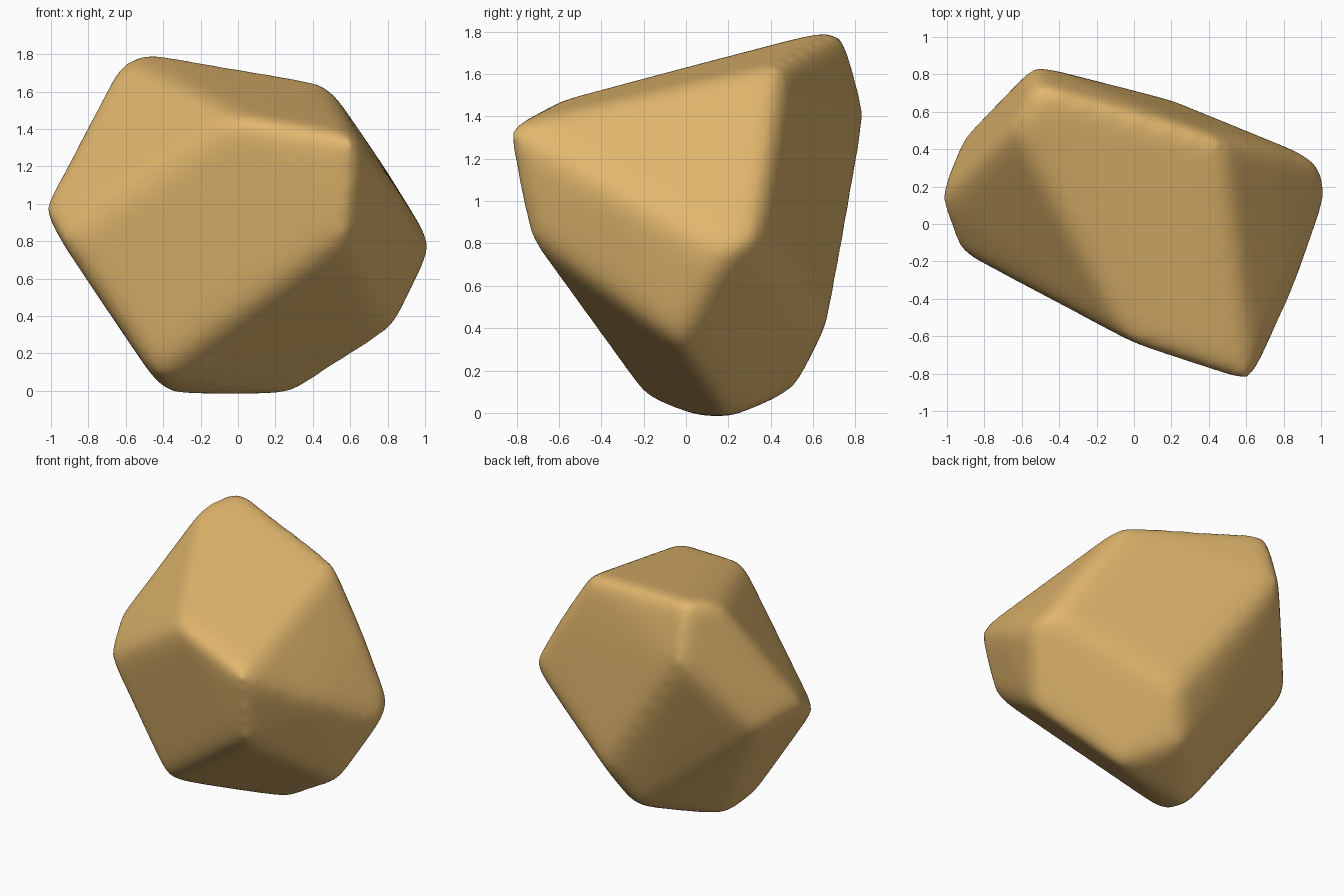
import bpy, bmesh

cube = bpy.data.objects.get("Cube")
if cube:
    bpy.data.objects.remove(cube, do_unlink=True)

# Sandstone colour
stone = bpy.data.materials.new("sandstone")
stone.use_nodes = True
colour = (0.76, 0.475, 0.155, 1)
stone.diffuse_color = colour
bsdf = stone.node_tree.nodes["Principled BSDF"]
bsdf.inputs["Base Color"].default_value = colour
bsdf.inputs["Roughness"].default_value = 0.9

# Corners of the faceted boulder, a little outside the worn surface
top = [(-.52, .75, 1.83), (-.64, .53, 1.77), (0, -.66, 1.47), (.63, -.865, 1.36), (.47, .46, 1.66)]
middle = [(.58, -.76, .83), (.87, -.34, 1.05), (1.055, .19, .75), (1.01, .34, .83),
          (.75, .41, 1.25), (-.54, .865, 1.43), (-.92, .48, .87), (-1.06, .14, .98),
          (-.96, -.15, .81)]
bottom = [(.85, -.04, .32), (.18, .68, .4), (.02, .53, .1), (.3, .2, -.035),
          (-.39, .08, -.03), (-.45, -.21, .07)]

bm = bmesh.new()
for corner in top + middle + bottom:
    bm.verts.new(corner)
bmesh.ops.convex_hull(bm, input=bm.verts)
mesh = bpy.data.meshes.new("boulder")
bm.to_mesh(mesh)
bm.free()
mesh.materials.append(stone)
mesh.shade_smooth()
boulder = bpy.data.objects.new("boulder", mesh)
bpy.context.collection.objects.link(boulder)

# Even surface, then worn edges
remesh = boulder.modifiers.new("even_surface", 'REMESH')
remesh.mode = 'VOXEL'
remesh.voxel_size = 0.025
remesh.use_smooth_shade = True
wear = boulder.modifiers.new("worn_edges", 'SMOOTH')
wear.factor = 0.5
wear.iterations = 100
